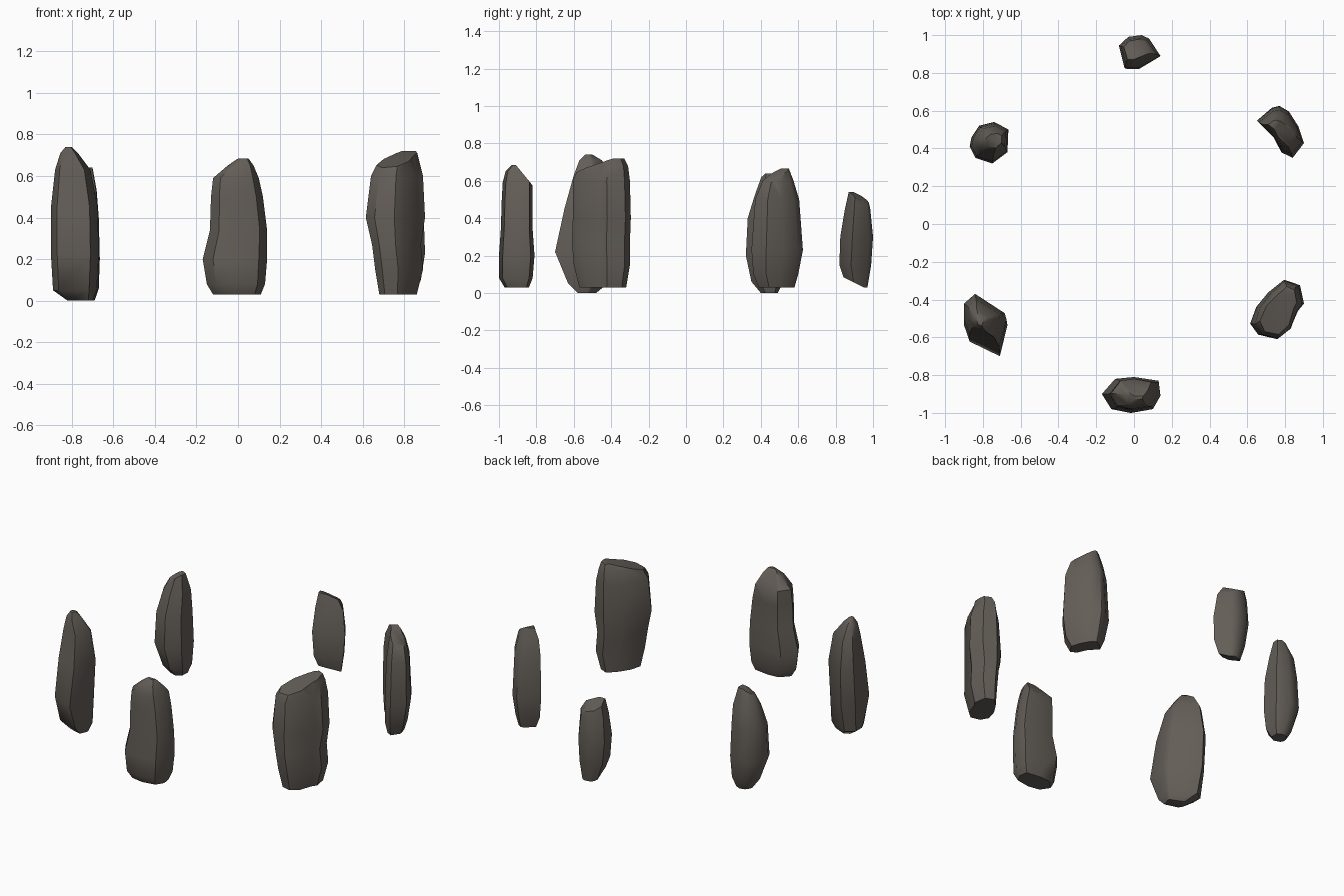
import bpy
import bmesh
import math
from mathutils import Vector

default = bpy.data.objects.get("Cube")
if default:
    bpy.data.objects.remove(default, do_unlink=True)

# One weathered stone colour
stone = bpy.data.materials.new("dark_stone")
stone.use_nodes = True
colour = (.125, .11, .095, 1)
stone.diffuse_color = colour
shader = next(n for n in stone.node_tree.nodes if n.type == "BSDF_PRINCIPLED")
shader.inputs["Base Color"].default_value = colour
shader.inputs["Roughness"].default_value = .9


def remap(value, old_low, old_high, low, high):
    return low + (value - old_low) / (old_high - old_low) * (high - low)


def chop(bm, point, normal):
    """Knock a flat facet off the stone and close the hole."""
    geometry = bm.verts[:] + bm.edges[:] + bm.faces[:]
    bmesh.ops.bisect_plane(bm, geom=geometry, plane_co=Vector(point),
                           plane_no=Vector(normal).normalized(), clear_outer=True)
    rim = [edge for edge in bm.edges if edge.is_boundary]
    if rim:
        bmesh.ops.holes_fill(bm, edges=rim, sides=0)


def standing_stone(name, plan, levels, chops):
    """Loft the plan outline through levels of (z, x low, x high, y low, y high)."""
    xs, ys = zip(*plan)
    bm = bmesh.new()
    rings = []
    for z, x_low, x_high, y_low, y_high in levels:
        rings.append([bm.verts.new((remap(x, min(xs), max(xs), x_low, x_high),
                                    remap(y, min(ys), max(ys), y_low, y_high), z))
                      for x, y in plan])
    count = len(plan)
    for lower, upper in zip(rings, rings[1:]):
        for i in range(count):
            j = (i + 1) % count
            bm.faces.new((lower[i], lower[j], upper[j], upper[i]))
    bm.faces.new(rings[0][::-1])
    bm.faces.new(rings[-1])
    for point, normal in chops:
        chop(bm, point, normal)
    bmesh.ops.recalc_face_normals(bm, faces=bm.faces[:])

    mesh = bpy.data.meshes.new(name)
    bm.to_mesh(mesh)
    bm.free()
    mesh.materials.append(stone)
    obj = bpy.data.objects.new(name, mesh)
    bpy.context.collection.objects.link(obj)
    bpy.ops.object.select_all(action="DESELECT")
    obj.select_set(True)
    bpy.context.view_layer.objects.active = obj
    bpy.ops.object.shade_smooth_by_angle(angle=math.radians(42))
    return obj


# Broad front stone with a swollen foot
standing_stone(
    "front_stone",
    [(-.17, -.9), (-.12, -.98), (-.02, -1), (.1, -.98), (.14, -.91),
     (.13, -.83), (0, -.81), (-.1, -.82)],
    [(.03, -.12, .11, -.97, -.84), (.08, -.15, .13, -1, -.82),
     (.2, -.17, .14, -1, -.81), (.34, -.135, .14, -.99, -.82),
     (.5, -.13, .12, -.985, -.82), (.59, -.12, .1, -.98, -.82),
     (.65, -.05, .075, -.965, -.85), (.685, 0, .05, -.93, -.88)],
    [((0, -.91, .685), (0, .77, .63))])

# Tall front stone leaning inwards, on the model's right
standing_stone(
    "front_right_stone",
    [(-.84, -.37), (-.9, -.43), (-.9, -.53), (-.87, -.62), (-.71, -.7),
     (-.67, -.53), (-.68, -.49)],
    [(0, -.82, -.7, -.58, -.48), (.05, -.89, -.68, -.63, -.42),
     (.22, -.9, -.67, -.7, -.38), (.45, -.9, -.675, -.65, -.37),
     (.63, -.88, -.71, -.6, -.4), (.71, -.855, -.77, -.57, -.45),
     (.74, -.83, -.8, -.54, -.5)],
    [((-.78, -.48, .71), (.4, .6, .7))])

# Blocky front stone on the model's left
standing_stone(
    "front_left_stone",
    [(.62, -.53), (.66, -.59), (.75, -.61), (.82, -.56), (.86, -.46),
     (.89, -.42), (.87, -.32), (.79, -.29), (.71, -.36), (.65, -.44)],
    [(.03, .68, .86, -.57, -.32), (.15, .66, .89, -.6, -.3),
     (.27, .645, .88, -.61, -.3), (.4, .615, .9, -.605, -.295),
     (.6, .64, .89, -.605, -.3), (.68, .68, .87, -.57, -.31),
     (.72, .72, .86, -.54, -.33)],
    [((.82, -.4, .71), (-.15, -.3, 1))])

# Short back stone tapering to its foot
standing_stone(
    "back_stone",
    [(-.05, .81), (.02, .81), (.14, .88), (.08, .98), (.04, 1),
     (-.03, .99), (-.08, .94)],
    [(.03, -.02, .1, .86, .97), (.15, -.06, .13, .82, .99),
     (.3, -.08, .14, .825, 1), (.45, -.07, .12, .85, .985),
     (.54, -.05, .06, .87, .965)],
    [((0, .88, .54), (.2, .55, 1)), ((0, .95, .03), (0, -.5, -1))])

# Slab on the model's left, towards the back
standing_stone(
    "back_left_stone",
    [(.65, .55), (.74, .46), (.78, .38), (.84, .35), (.9, .43),
     (.87, .52), (.82, .6), (.77, .63), (.73, .62)],
    [(.03, .7, .85, .39, .58), (.1, .67, .88, .36, .6),
     (.23, .65, .9, .35, .625), (.5, .66, .89, .37, .605),
     (.6, .68, .86, .41, .575), (.665, .71, .8, .47, .55)],
    [((.75, .53, .665), (.5, -.25, 1))])

# Rounded stone on the model's right, towards the back
standing_stone(
    "back_right_stone",
    [(-.87, .41), (-.84, .35), (-.75, .32), (-.67, .38), (-.665, .5),
     (-.74, .54), (-.82, .52), (-.86, .46)],
    [(0, -.78, -.69, .4, .49), (.06, -.82, -.67, .35, .52),
     (.2, -.87, -.665, .32, .54), (.4, -.86, -.67, .33, .53),
     (.53, -.83, -.68, .37, .52), (.64, -.77, -.7, .41, .48)],
    [((-.73, .45, .635), (-.5, -.3, 1))])
